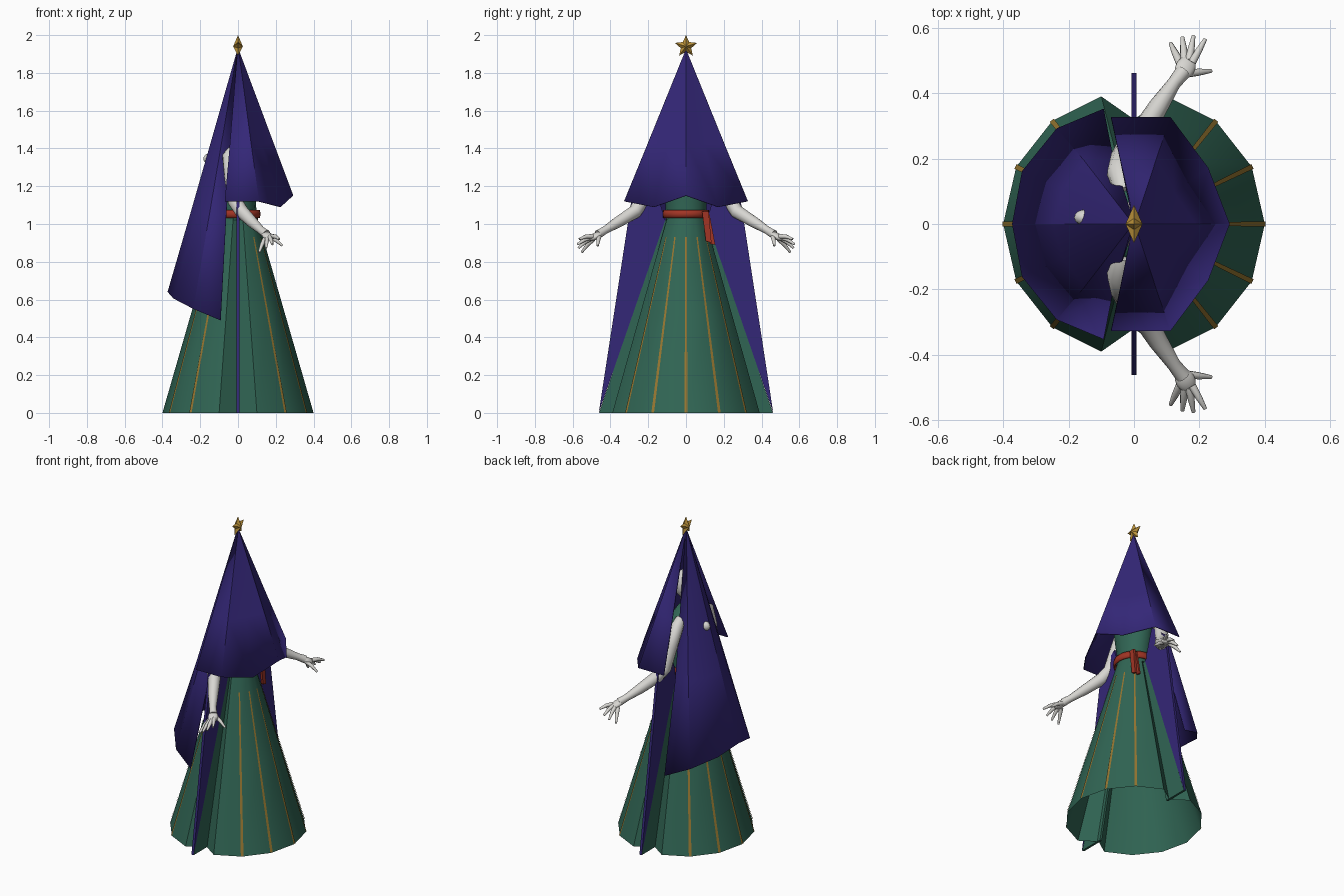
import bpy, bmesh, math
from mathutils import Vector

if "Cube" in bpy.data.objects:
    bpy.data.objects.remove(bpy.data.objects["Cube"])


def material(name, rgb):
    m = bpy.data.materials.new(name)
    m.diffuse_color = (*rgb, 1)
    m.use_nodes = True
    m.node_tree.nodes["Principled BSDF"].inputs["Base Color"].default_value = m.diffuse_color
    return m


BLUE = material("deep blue", (0.034, 0.02, 0.185))
GREEN = material("dress green", (0.03, 0.13, 0.088))
GOLD = material("star gold", (0.52, 0.3, 0.045))
TRIM = material("dull gold trim", (0.3, 0.18, 0.03))
RED = material("sash red", (0.36, 0.035, 0.018))
PALE = material("pale skin", (0.68, 0.67, 0.64))


def mesh_object(name, verts, faces, mat, angle=None, thick=0):
    me = bpy.data.meshes.new(name)
    me.from_pydata([tuple(v) for v in verts], [], faces)
    bm = bmesh.new()
    bm.from_mesh(me)
    bmesh.ops.recalc_face_normals(bm, faces=bm.faces)
    bm.to_mesh(me)
    bm.free()
    me.materials.append(mat)
    ob = bpy.data.objects.new(name, me)
    bpy.context.collection.objects.link(ob)
    if thick:
        mod = ob.modifiers.new("thickness", 'SOLIDIFY')
        mod.thickness, mod.offset = thick, 0
    if angle:
        bpy.ops.object.select_all(action='DESELECT')
        ob.select_set(True)
        bpy.context.view_layer.objects.active = ob
        bpy.ops.object.shade_smooth_by_angle(angle=math.radians(angle))
    return ob


def loft(name, rings, mat, closed=True, caps=False, angle=40, thick=0):
    """Join rings of equal length with quads."""
    n = len(rings[0])
    verts = [p for r in rings for p in r]
    faces = []
    for k in range(len(rings) - 1):
        for i in range(n if closed else n - 1):
            j = (i + 1) % n
            faces.append((k * n + i, k * n + j, (k + 1) * n + j, (k + 1) * n + i))
    if caps:
        faces += [tuple(range(n)), tuple(range((len(rings) - 1) * n, len(rings) * n))]
    return mesh_object(name, verts, faces, mat, angle, thick)


def ellipse(rx, ry, z, n=16):
    return [(rx * math.cos(2 * math.pi * i / n), ry * math.sin(2 * math.pi * i / n), z)
            for i in range(n)]


def tube(name, path, mat, n=10):
    """Tapered limb through (x, y, z, radius) points."""
    pts = [Vector(p[:3]) for p in path]
    rings = []
    for i, p in enumerate(path):
        d = (pts[min(i + 1, len(pts) - 1)] - pts[max(i - 1, 0)]).normalized()
        a = d.cross(Vector((1, 0, 0.3))).normalized()
        b = d.cross(a)
        rings.append([pts[i] + p[3] * (a * math.cos(2 * math.pi * k / n) +
                                       b * math.sin(2 * math.pi * k / n)) for k in range(n)])
    return loft(name, rings, mat, caps=True, angle=60)


def ball(name, loc, scale, mat):
    bpy.ops.mesh.primitive_uv_sphere_add(segments=16, ring_count=10, radius=1, location=loc)
    ob = bpy.context.object
    ob.name, ob.scale = name, scale
    ob.data.materials.append(mat)
    bpy.ops.object.shade_smooth()
    return ob


def slab(name, yz, x, half, mat):
    """Thin flat panel lying in a plane of constant x."""
    n = len(yz)
    verts = [(x + s * half, y, z) for s in (-1, 1) for y, z in yz]
    faces = [tuple(range(n)), tuple(range(n, 2 * n))]
    faces += [(i, (i + 1) % n, n + (i + 1) % n, n + i) for i in range(n)]
    return mesh_object(name, verts, faces, mat)


# Skirt: open pleated cone, notched at both sides
quarter = [(0.40, 0), (0.36, 0.175), (0.25, 0.315), (0.10, 0.39)]
rim = quarter + [(0, 0.32)] + [(-x, y) for x, y in reversed(quarter)]
rim += [(x, -y) for x, y in reversed(rim[1:-1])]
TOP = 1.04
loft("skirt", [[(x * k, y * k, z) for x, y in rim]
               for k, z in ((1, 0), (0.625, 0.52), (0.25, TOP))], GREEN, angle=45)

# Gold trim running down the skirt ridges
for x, y in [p for p in rim if abs(p[0]) > 0.2]:
    d = Vector((x, y, 0))
    t = Vector((-y, x, 0)).normalized()
    up = Vector((0, 0, 1))
    low, high = d * 1.006 + up * 0.003, d * 0.335 + up * 0.93
    mesh_object("skirt_trim", [low - t * .008, low + t * .008, high + t * .004, high - t * .004],
                [(0, 1, 2, 3)], TRIM)

# Bodice and neck
loft("bodice", [ellipse(0.10, 0.105, 1.02), ellipse(0.095, 0.11, 1.12),
                ellipse(0.105, 0.13, 1.25), ellipse(0.09, 0.135, 1.36),
                ellipse(0.045, 0.06, 1.43)], GREEN, caps=True, angle=60)
tube("neck", [(0, 0, 1.4, 0.035), (0, 0, 1.52, 0.035)], PALE)
ball("head", (0, 0, 1.57), (0.075, 0.07, 0.09), PALE)
ball("hair_knot", (-0.148, 0.02, 1.345), (0.035, 0.025, 0.03), PALE)

# Sash with two hanging tails
loft("sash", [ellipse(0.112, 0.118, 1.032, 24), ellipse(0.116, 0.12, 1.053, 24),
              ellipse(0.112, 0.118, 1.074, 24)], RED, thick=0.008)
slab("sash_tail", [(0.085, 1.065), (0.12, 1.065), (0.135, 0.90), (0.105, 0.91)], 0.098, 0.007, RED)
slab("sash_tail", [(0.10, 1.06), (0.125, 1.05), (0.155, 0.89), (0.128, 0.895)], 0.085, 0.006, RED)

for s in (-1, 1):
    # Hanging sleeve and the skirt flap that meets it
    slab("hanging_sleeve", [(s * y, z) for y, z in
         ((0.462, 0), (0.29, 1.12), (0.17, 1.22), (0.11, 1.02))], 0, 0.008, BLUE)
    slab("skirt_flap", [(s * y, z) for y, z in
         ((0.30, 0), (0.46, 0), (0.116, 1.02), (0.075, 1.02))], 0, 0.007, GREEN)
    # Arm, palm and fingers
    tube("arm", [(x, s * y, z, r) for x, y, z, r in
         ((-0.03, 0.10, 1.385, 0.03), (-0.045, 0.155, 1.36, 0.038), (-0.035, 0.20, 1.25, 0.038),
          (-0.015, 0.235, 1.12, 0.039), (0.02, 0.27, 1.065, 0.037), (0.075, 0.36, 1.01, 0.03),
          (0.122, 0.43, 0.967, 0.021), (0.15, 0.465, 0.945, 0.024))], PALE, 12)
    palm = ball("palm", (0.157, s * 0.478, 0.936), (0.03, 0.042, 0.018), PALE)
    palm.rotation_euler = (s * -0.45, 0, s * -0.5)
    for tip, root in (((0.112, 0.552, 0.85), (0.142, 0.49, 0.92)),
                      ((0.148, 0.57, 0.872), (0.155, 0.50, 0.925)),
                      ((0.182, 0.575, 0.892), (0.168, 0.50, 0.93)),
                      ((0.218, 0.565, 0.92), (0.178, 0.495, 0.935)),
                      ((0.236, 0.468, 0.885), (0.16, 0.46, 0.935))):
        mid = [(a + b) / 2 for a, b in zip(tip, root)]
        tube("finger", [(root[0], s * root[1], root[2], 0.013),
                        (mid[0], s * mid[1], mid[2] + 0.006, 0.011),
                        (tip[0], s * tip[1], tip[2], 0.006)], PALE, 8)


def draped(name, half_rings):
    """Open cloth hung from the peak; each half ring runs from centre to side."""
    rings = [[(x, -y, z) for x, y, z in reversed(r[1:])] + r for r in half_rings]
    n = len(rings[0])
    verts = [(0, 0, 1.925)] + [p for r in rings for p in r]
    faces = [(0, 1 + i, 2 + i) for i in range(n - 1)]
    for k in range(len(rings) - 1):
        a = 1 + k * n
        faces += [(a + i, a + i + 1, a + n + i + 1, a + n + i) for i in range(n - 1)]
    return mesh_object(name, verts, faces, BLUE, 25, 0.006)


# Short front veil
draped("front_veil", [
    [(0.185, 0, 1.43), (0.122, 0.095, 1.42), (0.068, 0.20, 1.425), (-0.043, 0.20, 1.425)],
    [(0.29, 0, 1.15), (0.225, 0.17, 1.09), (0.11, 0.325, 1.12), (-0.07, 0.325, 1.12)]])

# Long rear cape
draped("rear_cape", [
    [(-0.245, 0, 1.07), (-0.215, 0.105, 1.06), (-0.15, 0.19, 1.05), (-0.062, 0.195, 1.05)],
    [(-0.37, 0, 0.64), (-0.34, 0.16, 0.605), (-0.235, 0.29, 0.55), (-0.092, 0.35, 0.49)]])

# Five-pointed star on the peak
star = [(0, (0.062 if i % 2 == 0 else 0.029) * math.sin(i * math.pi / 5),
         1.94 + (0.06 if i % 2 == 0 else 0.029) * math.cos(i * math.pi / 5)) for i in range(10)]
mesh_object("star", star + [(0.026, 0, 1.94), (-0.026, 0, 1.94)],
            [(i, (i + 1) % 10, c) for i in range(10) for c in (10, 11)], GOLD)
